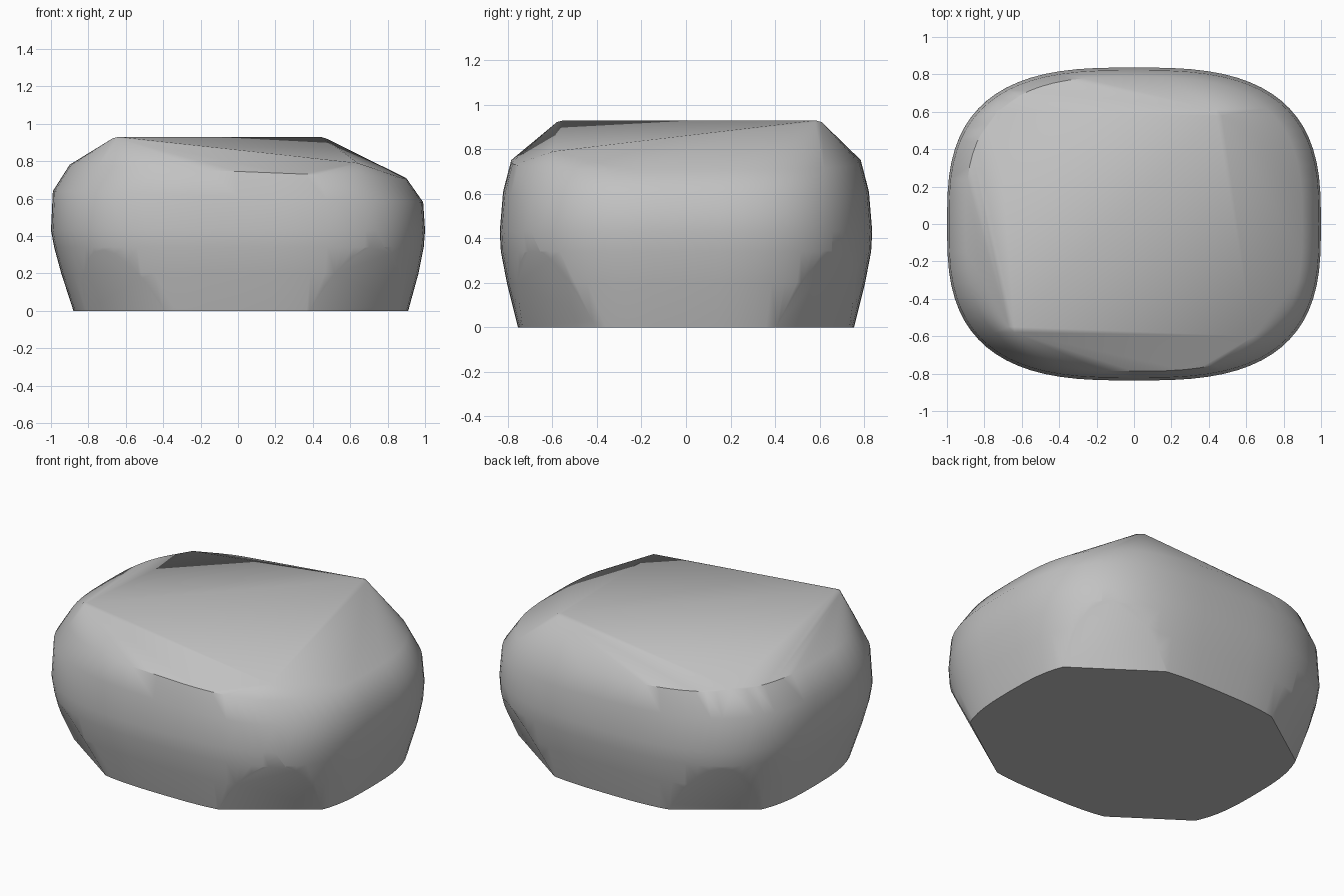
import bpy, bmesh, math
from mathutils import Vector

cube = bpy.data.objects.get("Cube")
if cube:
    bpy.data.objects.remove(cube, do_unlink=True)

SEGMENTS = 72
POWER = 2.9


def outline(rx, ry):
    """Rounded-rectangle outline as (x, y) pairs."""
    for i in range(SEGMENTS):
        a = 2 * math.pi * i / SEGMENTS
        c, s = math.cos(a), math.sin(a)
        yield (rx * math.copysign(abs(c) ** (2 / POWER), c),
               ry * math.copysign(abs(s) ** (2 / POWER), s))


bm = bmesh.new()

# Bulging side wall and tilted rim: half width, half depth, height, tilt, shift
for rx, ry, z, tilt, shift in [(0.895, 0.755, 0, 0, 0.015),
                               (0.955, 0.805, 0.2, 0, 0.01),
                               (0.988, 0.832, 0.34, 0, 0.005),
                               (1.0, 0.837, 0.43, 0, 0),
                               (0.99, 0.822, 0.61, 0.03, 0),
                               (0.9, 0.787, 0.745, 0.04, 0)]:
    for x, y in outline(rx, ry):
        bm.verts.new((x + shift, y, z - tilt * x))

# Two ends of the diagonal ridge, slightly blunted
for peak in (Vector((-0.64, -0.55, 0.93)), Vector((0.44, 0.58, 0.93))):
    bm.verts.new(peak)
    for dx, dy in [(0.03, 0), (-0.03, 0), (0, 0.03), (0, -0.03)]:
        bm.verts.new(peak + Vector((dx, dy, -0.008)))

# Low shoulders at the other two top corners
bm.verts.new((0.64, -0.6, 0.79))
bm.verts.new((-0.73, 0.6, 0.785))

bmesh.ops.convex_hull(bm, input=bm.verts[:])
loose = [v for v in bm.verts if not v.link_faces]
bmesh.ops.delete(bm, geom=loose, context='VERTS')

# Flat chamfers on the four lower corners
for sx in (-1, 1):
    for sy in (-1, 1):
        a, b, c = (Vector((sx * x, sy * y, z)) for x, y, z in
                   [(0.39, 0.729, 0), (0.835, 0.42, 0), (0.77, 0.67, 0.35)])
        normal = (b - a).cross(c - a).normalized()
        if normal.dot(Vector((sx, sy, 0))) < 0:
            normal.negate()
        cut = bmesh.ops.bisect_plane(
            bm, geom=bm.verts[:] + bm.edges[:] + bm.faces[:],
            plane_co=a, plane_no=normal, clear_outer=True)
        edges = [e for e in cut["geom_cut"] if isinstance(e, bmesh.types.BMEdge)]
        bmesh.ops.contextual_create(bm, geom=edges)

bmesh.ops.dissolve_limit(bm, angle_limit=math.radians(0.3),
                         verts=bm.verts[:], edges=bm.edges[:])
bmesh.ops.recalc_face_normals(bm, faces=bm.faces[:])

mesh = bpy.data.meshes.new("boulder")
bm.to_mesh(mesh)
bm.free()
boulder = bpy.data.objects.new("boulder", mesh)
bpy.context.collection.objects.link(boulder)

# Plain grey stone
stone = bpy.data.materials.new("grey stone")
stone.use_nodes = True
colour = (0.54, 0.54, 0.54, 1)
stone.diffuse_color = colour
stone.node_tree.nodes["Principled BSDF"].inputs["Base Color"].default_value = colour
mesh.materials.append(stone)

# Soft shading with a crisp base
bpy.ops.object.select_all(action='DESELECT')
boulder.select_set(True)
bpy.context.view_layer.objects.active = boulder
bpy.ops.object.shade_smooth_by_angle(angle=math.radians(35))
